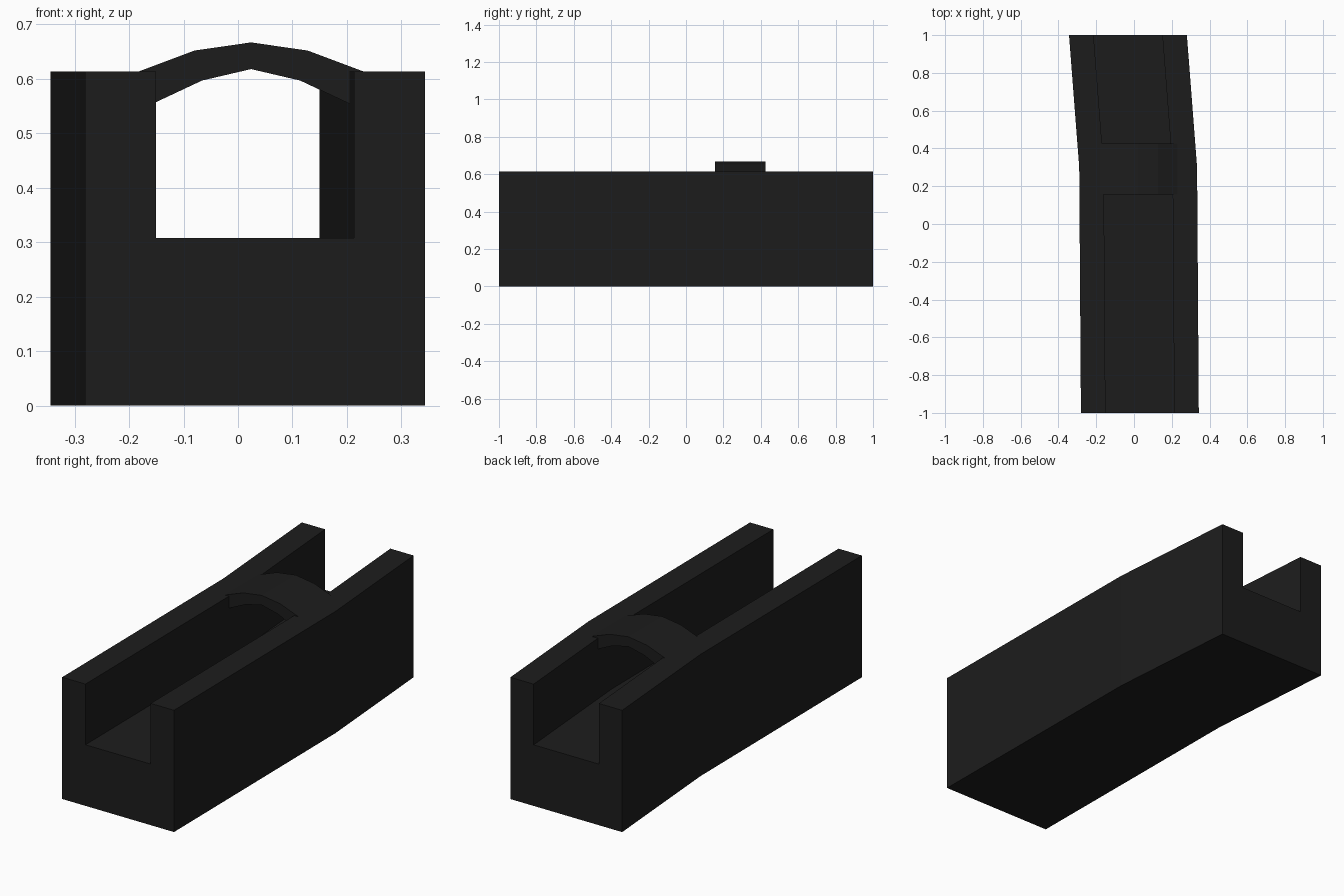
import bpy

if "Cube" in bpy.data.objects:
    bpy.data.objects.remove(bpy.data.objects["Cube"])

# Near-black finish shared by both parts
dark = bpy.data.materials.new("dark_finish")
dark.diffuse_color = (0.012, 0.012, 0.012, 1)
dark.use_nodes = True
dark.node_tree.nodes["Principled BSDF"].inputs["Base Color"].default_value = dark.diffuse_color


def loft(name, sections):
    """Solid from matching closed cross-sections, capped at both ends."""
    n = len(sections[0])
    verts = [p for s in sections for p in s]
    faces = [tuple(range(n)), tuple(reversed(range(len(verts) - n, len(verts))))]
    for k in range(len(sections) - 1):
        a, b = k * n, (k + 1) * n
        for i in range(n):
            j = (i + 1) % n
            faces.append((a + i, b + i, b + j, a + j))
    mesh = bpy.data.meshes.new(name)
    mesh.from_pydata(verts, [], faces)
    mesh.materials.append(dark)
    mesh.update()
    obj = bpy.data.objects.new(name, mesh)
    bpy.context.collection.objects.link(obj)
    bpy.context.view_layer.objects.active = obj
    bpy.ops.object.mode_set(mode='EDIT')
    bpy.ops.mesh.select_all(action='SELECT')
    bpy.ops.mesh.normals_make_consistent(inside=False)
    bpy.ops.object.mode_set(mode='OBJECT')
    return obj


# Bent U-shaped trough: half widths, floor height and wall height
OUTER, INNER, FLOOR, TOP = 0.312, 0.182, 0.308, 0.614
profile = [(-OUTER, 0), (OUTER, 0), (OUTER, TOP), (INNER, TOP),
           (INNER, FLOOR), (-INNER, FLOOR), (-INNER, TOP), (-OUTER, TOP)]
spine = [(0.031, -1), (0.022, 0.30), (-0.032, 1)]
loft("trough", [[(cx + x, y, z) for x, z in profile] for cx, y in spine])

# Faceted arch bridging the walls, ends buried in them
outer = [(-0.208, 0.613), (-0.104, 0.652), (0, 0.667), (0.104, 0.652), (0.208, 0.613)]
inner = [(0.188, 0.551), (0.090, 0.597), (0, 0.618), (-0.090, 0.597), (-0.188, 0.551)]
loft("arch_bridge", [[(0.024 + x, y, z) for x, z in outer + inner]
                     for y in (0.155, 0.425)])
